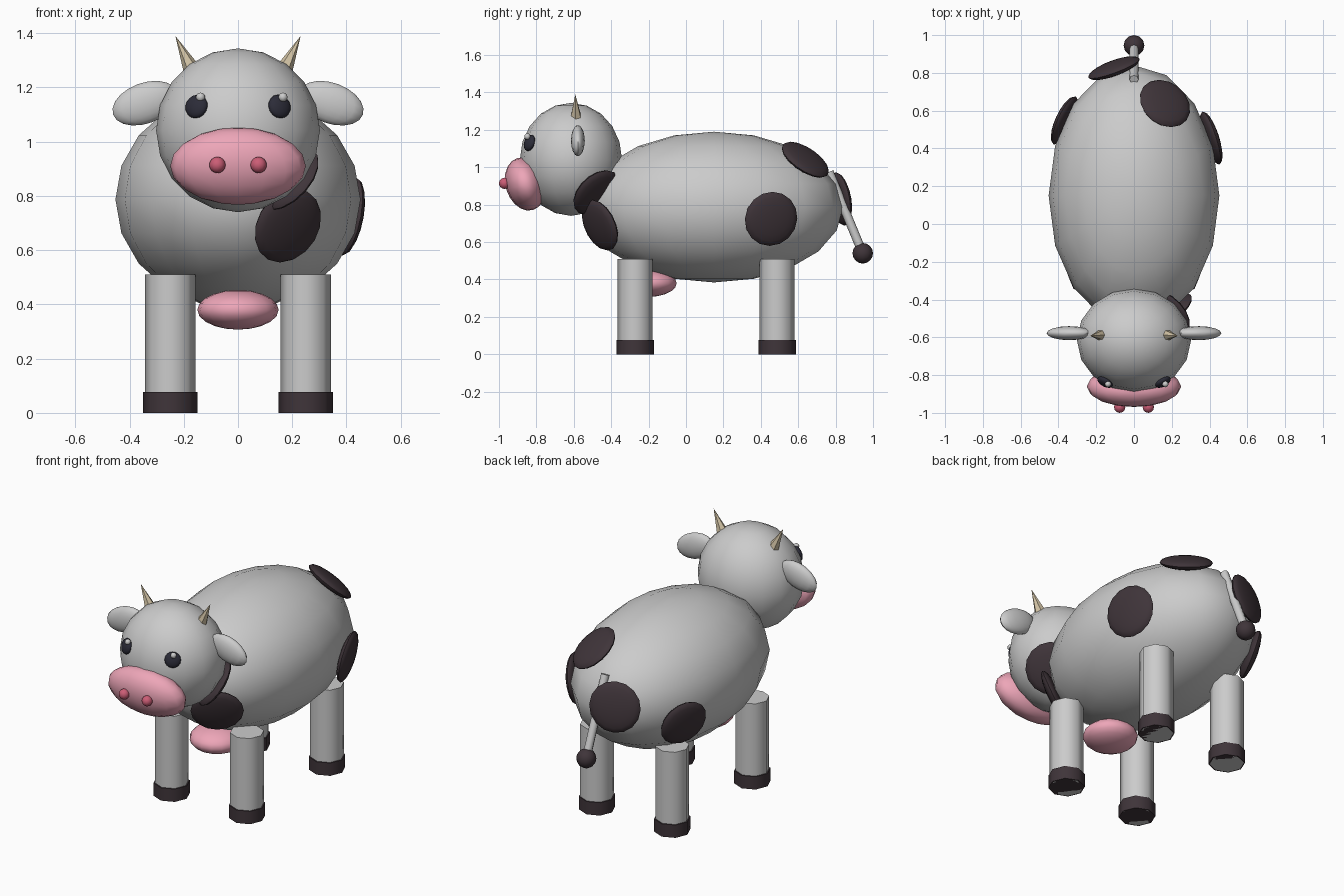
import bpy, math
from mathutils import Vector

if "Cube" in bpy.data.objects:
    bpy.data.objects.remove(bpy.data.objects["Cube"])


def material(name, rgb):
    m = bpy.data.materials.new(name)
    m.diffuse_color = (*rgb, 1)
    m.use_nodes = True
    m.node_tree.nodes["Principled BSDF"].inputs["Base Color"].default_value = m.diffuse_color
    return m


DARK = material("dark_brown", (0.05, 0.035, 0.042))
PINK = material("pink", (0.85, 0.38, 0.48))
ROSE = material("rose", (0.6, 0.11, 0.18))
HORN = material("horn", (0.65, 0.55, 0.38))
EYE = material("eye_dark", (0.025, 0.025, 0.04))


def finish(name, mat, angle=50):
    ob = bpy.context.object
    ob.name = name
    if mat:
        ob.data.materials.append(mat)
    if angle:
        bpy.ops.object.shade_smooth_by_angle(angle=math.radians(angle))
    return ob


def ball(name, loc, size, mat=None, rot=(0, 0, 0), seg=16, rings=10):
    bpy.ops.mesh.primitive_uv_sphere_add(segments=seg, ring_count=rings, radius=1,
                                         location=loc, rotation=rot)
    bpy.context.object.scale = size
    bpy.ops.object.transform_apply(location=False, rotation=False, scale=True)
    return finish(name, mat)


def rod(name, a, b, r1, r2, sides, mat=None, angle=50):
    a, b = Vector(a), Vector(b)
    rot = (b - a).to_track_quat('Z', 'Y').to_euler()
    if a.xy == b.xy:
        rot = (0, 0, 0)
    bpy.ops.mesh.primitive_cone_add(vertices=sides, radius1=r1, radius2=r2,
                                    depth=(b - a).length, location=(a + b) / 2, rotation=rot)
    return finish(name, mat, angle)


BODY = (Vector((0, 0.15, 0.787)), Vector((0.452, 0.69, 0.403)))
HEAD = (Vector((0, -0.615, 1.042)), Vector((0.302, 0.273, 0.302)))


def disc(name, host, loc, size, mat):
    # flattened ball lying along the surface of its host ellipsoid
    c, r = host
    n = Vector([(p - q) / s ** 2 for p, q, s in zip(loc, c, r)])
    return ball(name, loc, size, mat, n.to_track_quat('Z', 'Y').to_euler())


# body and head
ball("body", *BODY)
ball("head", *HEAD)

# muzzle and udder
ball("muzzle", (0, -0.86, 0.91), (0.25, 0.105, 0.145), PINK, (0.3, 0, 0))
ball("udder", (0, -0.2, 0.38), (0.15, 0.15, 0.073), PINK)

for s, side in ((-1, "left"), (1, "right")):
    # face details
    ball(f"{side}_nostril", (s * 0.076, -0.97, 0.914), (0.03,) * 3, ROSE, seg=12, rings=8)
    disc(f"{side}_eye", HEAD, (s * 0.153, -0.837, 1.13), (0.045, 0.045, 0.022), EYE)
    ball(f"{side}_eye_glint", (s * 0.152 + 0.014, -0.848, 1.164), (0.017,) * 3, seg=8, rings=6)
    # ears and horns
    ball(f"{side}_ear", (s * 0.343, -0.578, 1.142), (0.125, 0.037, 0.075), None, (0, s * 0.35, 0))
    rod(f"{side}_horn", (s * 0.163, -0.588, 1.25), (s * 0.231, -0.592, 1.39),
        0.036, 0, 6, HORN, 0)
    # legs and hooves
    for y, end in ((-0.272, "front"), (0.487, "back")):
        rod(f"{end}_{side}_leg", (s * 0.25, y, 0), (s * 0.25, y, 0.51), 0.093, 0.093, 8)
        rod(f"{end}_{side}_hoof", (s * 0.25, y, 0), (s * 0.25, y, 0.077), 0.1, 0.1, 8, DARK)

# tail
rod("tail", (0, 0.765, 0.975), (0, 0.945, 0.54), 0.024, 0.024, 8)
ball("tail_tuft", (0, 0.945, 0.54), (0.055,) * 3, DARK, seg=12, rings=8)

# coat patches
for name, host, loc, r in (
        ("right_flank_patch", BODY, (0.408, 0.455, 0.724), 0.147),
        ("rump_top_patch", BODY, (0.164, 0.638, 1.04), 0.145),
        ("rump_back_patch", BODY, (-0.106, 0.825, 0.83), 0.145),
        ("left_flank_patch", BODY, (-0.367, 0.548, 0.70), 0.14),
        ("chest_patch", BODY, (0.184, -0.46, 0.69), 0.145),
        ("neck_patch", HEAD, (0.18, -0.48, 0.865), 0.145)):
    disc(name, host, loc, (r, r, 0.034), DARK)
